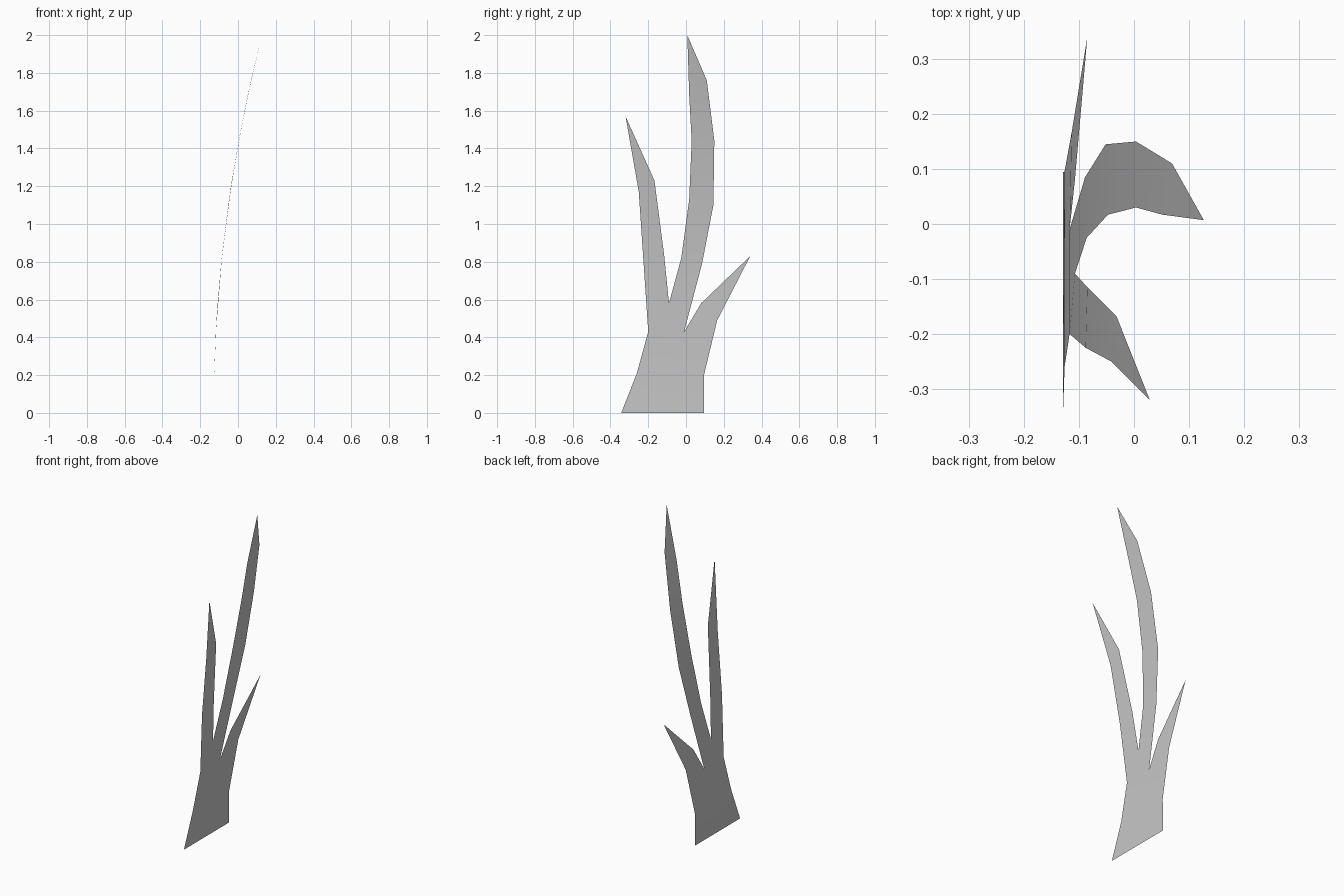
import bpy
import bmesh

cube = bpy.data.objects.get("Cube")
if cube:
    bpy.data.objects.remove(cube, do_unlink=True)

# Plain grey
grey = bpy.data.materials.new("light_grey")
grey.use_nodes = True
colour = (0.58, 0.58, 0.58, 1)
grey.diffuse_color = colour
grey.node_tree.nodes["Principled BSDF"].inputs["Base Color"].default_value = colour

# Crotches and shoulders shared by the stem and its blades, as (y, z)
REAR_EDGE = (0.095, 0.2)
REAR_FORK = (-0.01, 0.43)
FRONT_FORK = (-0.09, 0.58)
FRONT_EDGE = (-0.2, 0.43)
LOW_EDGE = (-0.26, 0.21)

# Each part has a front edge and a rear edge, joined by rungs
PARTS = [
    # stem
    ([(-0.343, 0), LOW_EDGE, FRONT_EDGE, FRONT_FORK],
     [(0.095, 0), REAR_EDGE, REAR_FORK, FRONT_FORK]),
    # front blade
    ([FRONT_EDGE, (-0.225, 0.8), (-0.25, 1.17), (-0.32, 1.57)],
     [FRONT_FORK, (-0.115, 0.83), (-0.167, 1.23), (-0.32, 1.57)]),
    # tall middle blade
    ([FRONT_FORK, (-0.025, 0.82), (0.017, 1.13), (0.03, 1.44), (0.017, 1.68), (0.007, 2)],
     [REAR_FORK, (0.085, 0.79), (0.145, 1.1), (0.15, 1.44), (0.11, 1.76), (0.007, 2)]),
    # short rear blade
    ([REAR_FORK, (0.08, 0.58), (0.34, 0.83)],
     [REAR_EDGE, (0.165, 0.49), (0.34, 0.83)]),
]


def bend(y, z):
    """Lean the sheet sideways more and more with height."""
    return (0.064 * z * z - 0.129, y, z)


bm = bmesh.new()
for front, rear in PARTS:
    for i in range(len(front) - 1):
        ring = [front[i], rear[i], rear[i + 1], front[i + 1]]
        ring = list(dict.fromkeys(ring))  # tips close to triangles
        bm.faces.new([bm.verts.new(bend(*p)) for p in ring])
bmesh.ops.remove_doubles(bm, verts=bm.verts[:], dist=0.0005)
for face in bm.faces:
    face.smooth = True

mesh = bpy.data.meshes.new("forked_leaf")
bm.to_mesh(mesh)
bm.free()
mesh.materials.append(grey)
leaf = bpy.data.objects.new("forked_leaf", mesh)
bpy.context.collection.objects.link(leaf)
